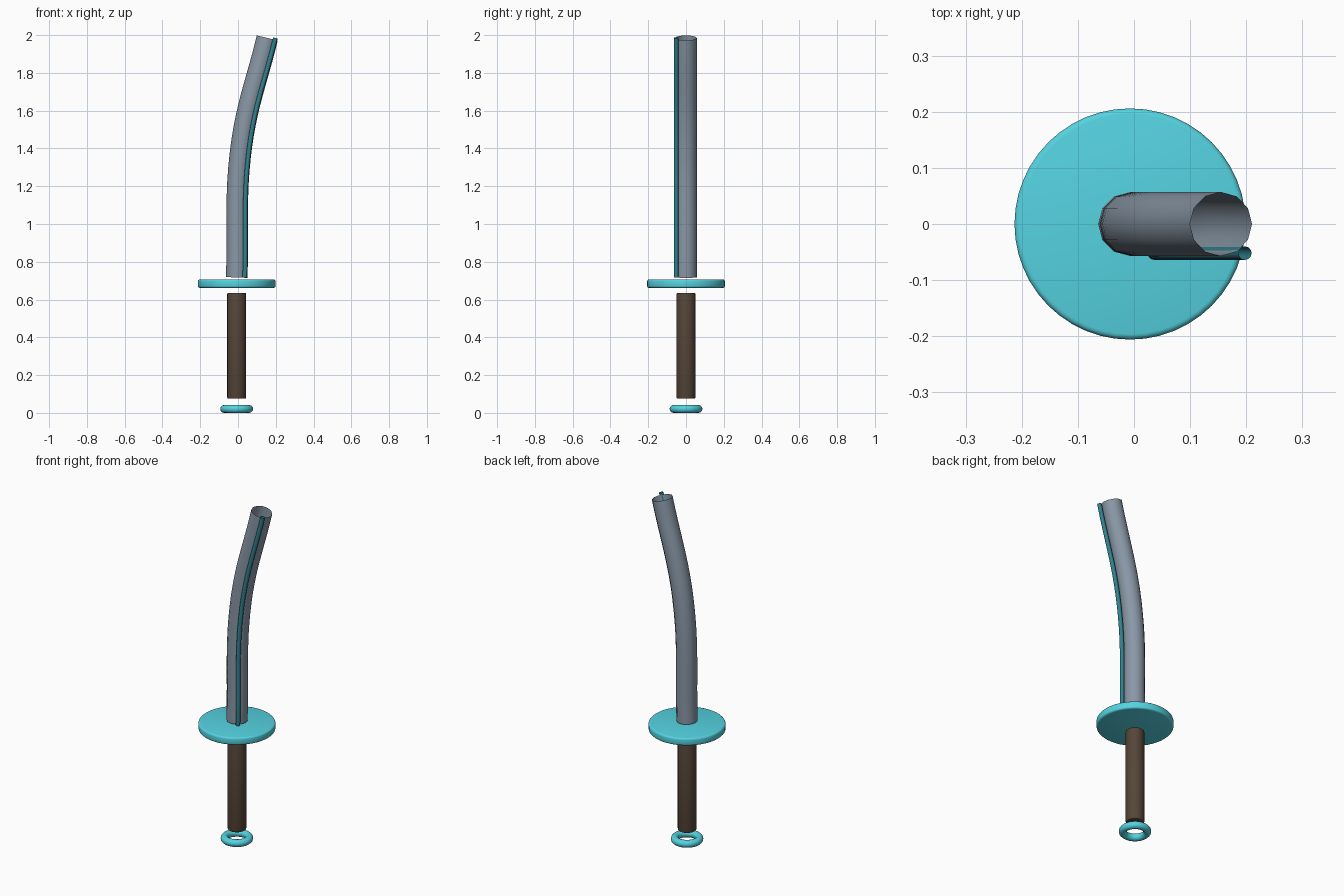
import bpy, math

if "Cube" in bpy.data.objects:
    bpy.data.objects.remove(bpy.data.objects["Cube"])

CX = -0.007  # sword axis


def paint(obj, name, rgb):
    mat = bpy.data.materials.get(name) or bpy.data.materials.new(name)
    mat.diffuse_color = (*rgb, 1)
    mat.use_nodes = True
    mat.node_tree.nodes["Principled BSDF"].inputs["Base Color"].default_value = mat.diffuse_color
    obj.data.materials.append(mat)


def smooth(obj):
    bpy.ops.object.select_all(action='DESELECT')
    obj.select_set(True)
    bpy.context.view_layer.objects.active = obj
    bpy.ops.object.shade_smooth_by_angle(angle=math.radians(40))


def disc(name, radius, z0, z1, sides, bevel):
    bpy.ops.mesh.primitive_cylinder_add(vertices=sides, radius=radius, depth=z1 - z0,
                                        location=(CX, 0, (z0 + z1) / 2))
    obj = bpy.context.object
    obj.name = name
    mod = obj.modifiers.new("soft_edge", 'BEVEL')
    mod.width = bevel
    mod.segments = 3
    mod.limit_method = 'ANGLE'
    mod.angle_limit = math.radians(40)
    bpy.ops.object.modifier_apply(modifier=mod.name)
    smooth(obj)
    return obj


def swept_tube(name, radius, dx, dy):
    """Open tube swept along the curved blade path."""
    curve = bpy.data.curves.new(name, 'CURVE')
    curve.dimensions = '3D'
    curve.resolution_u = 12
    curve.bevel_depth = radius
    curve.bevel_resolution = 4
    path = [(CX, 0.717), (0.019, 1.42), (0.155, 1.985)]
    spline = curve.splines.new('BEZIER')
    spline.bezier_points.add(len(path) - 1)
    for point, (x, z) in zip(spline.bezier_points, path):
        point.co = (x + dx, dy, z)
        point.handle_left_type = point.handle_right_type = 'AUTO'
    obj = bpy.data.objects.new(name, curve)
    bpy.context.collection.objects.link(obj)
    return obj


# Curved blade and the thin groove strip on its front
blade = swept_tube("blade", 0.057, 0, 0)
paint(blade, "steel", (0.25, 0.31, 0.38))
groove = swept_tube("blade_groove", 0.012, 0.043, -0.052)
paint(groove, "dark_teal", (0.03, 0.22, 0.27))

# Round hand guard
guard = disc("guard", 0.206, 0.662, 0.706, 48, 0.01)
paint(guard, "teal", (0.09, 0.65, 0.75))

# Grip
grip = disc("grip", 0.05, 0.075, 0.636, 24, 0.006)
paint(grip, "brown_wrap", (0.09, 0.06, 0.04))

# Pommel ring
bpy.ops.mesh.primitive_torus_add(major_radius=0.066, minor_radius=0.021, major_segments=32,
                                 minor_segments=12, location=(CX, 0, 0.021))
ring = bpy.context.object
ring.name = "pommel_ring"
smooth(ring)
paint(ring, "teal", (0.09, 0.65, 0.75))
